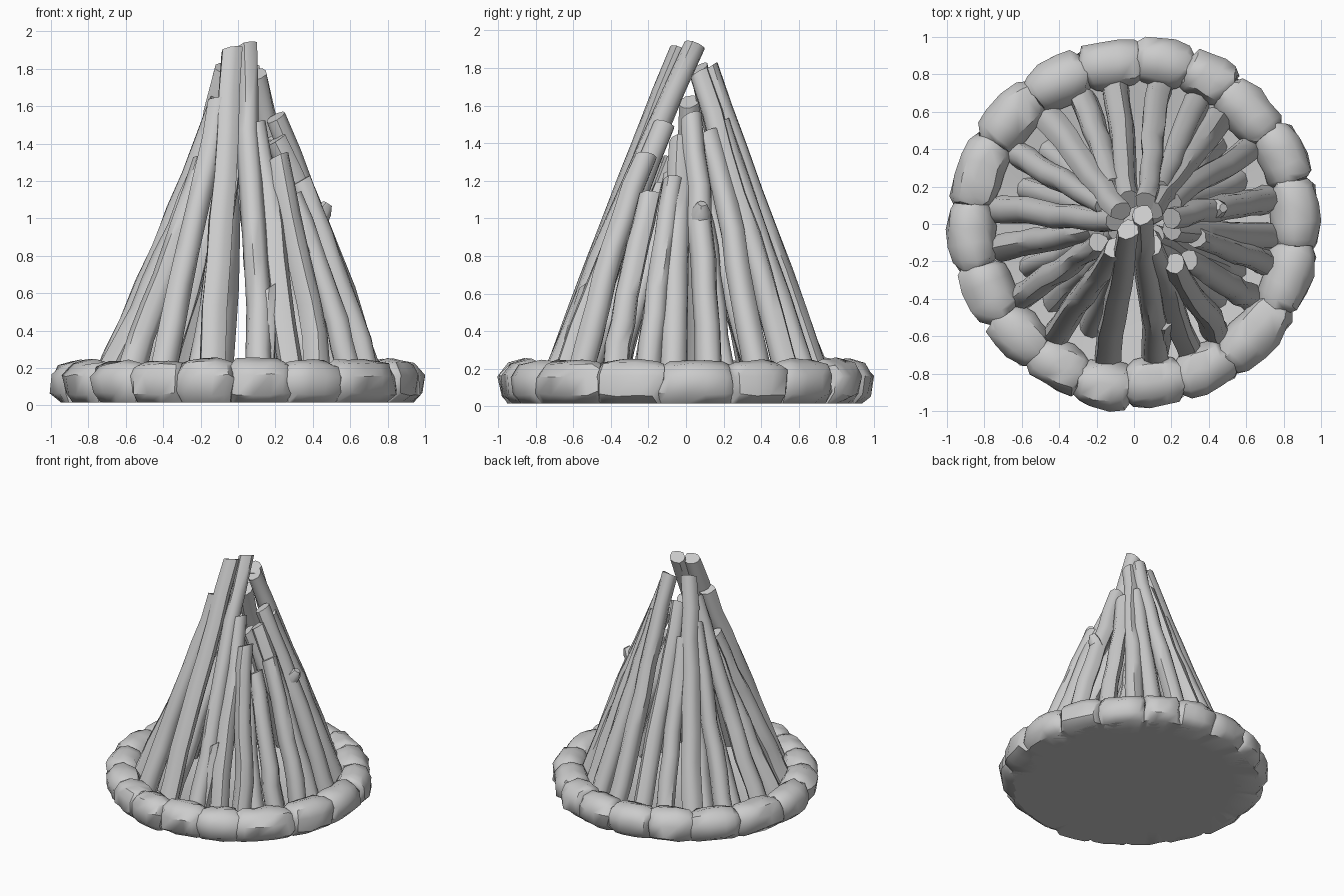
import bpy, bmesh, math, random
from mathutils import Vector

random.seed(4)
cube = bpy.data.objects.get("Cube")
if cube:
    bpy.data.objects.remove(cube)

grey = bpy.data.materials.new("plain grey")
grey.use_nodes = True
grey.diffuse_color = (0.6, 0.6, 0.6, 1)
grey.node_tree.nodes["Principled BSDF"].inputs["Base Color"].default_value = (0.6, 0.6, 0.6, 1)


def finish(name, bm, angle):
    bmesh.ops.recalc_face_normals(bm, faces=bm.faces)
    mesh = bpy.data.meshes.new(name)
    bm.to_mesh(mesh)
    bm.free()
    mesh.materials.append(grey)
    obj = bpy.data.objects.new(name, mesh)
    bpy.context.collection.objects.link(obj)
    bpy.ops.object.select_all(action='DESELECT')
    obj.select_set(True)
    bpy.context.view_layer.objects.active = obj
    bpy.ops.object.shade_smooth_by_angle(angle=math.radians(angle))


def loft(bm, rings):
    """Skin a row of point rings and cap both ends."""
    loops = [[bm.verts.new(p) for p in ring] for ring in rings]
    n = len(loops[0])
    for a, b in zip(loops, loops[1:]):
        for i in range(n):
            j = (i + 1) % n
            bm.faces.new((a[i], a[j], b[j], b[i]))
    bm.faces.new(loops[0])
    bm.faces.new(loops[-1])


def tube(bm, path, radii, sides=9, rough=0.1, tilt=0.0):
    """Rough round limb following a path, with a slanted broken tip."""
    axis = (path[-1] - path[0]).normalized()
    u = axis.cross(Vector((0.3, 0.2, 1))).normalized()
    v = axis.cross(u)
    lumps = [1 + random.uniform(-rough, rough) for _ in range(sides)]
    rings = []
    for k, (c, r) in enumerate(zip(path, radii)):
        ring = []
        for i in range(sides):
            a = math.tau * i / sides
            q = r * lumps[i] * (1 + random.uniform(-rough, rough) * 0.6)
            p = c + (u * math.cos(a) + v * math.sin(a)) * q
            if k == len(path) - 1:
                p += axis * math.cos(a + 1) * tilt
            ring.append(p)
        rings.append(ring)
    loft(bm, rings)


def lean(name, deg, foot_radius, tip, thick, bow=0.0, stub=None):
    """Gently crooked log leaning from the ground to its tip."""
    a = math.radians(deg)
    out = Vector((math.cos(a), math.sin(a), 0))
    side = Vector((-out.y, out.x, 0))
    foot = out * foot_radius + Vector((0, 0, 0.05))
    sway = random.uniform(-0.012, 0.012)
    steps = 8
    path, radii = [], []
    for k in range(steps + 1):
        t = k / steps
        p = foot.lerp(tip, t) + out * bow * math.sin(math.pi * t)
        p += side * sway * math.sin(math.tau * t)
        if 0 < k < steps:
            p += Vector([random.uniform(-0.007, 0.007) for _ in range(3)])
        path.append(p)
        radii.append(thick * (1 - 0.22 * t))
    bm = bmesh.new()
    tube(bm, path, radii, tilt=0.015)
    # Broken branch stub pointing up and out
    if stub:
        base = path[stub]
        end = base + out * 0.06 + Vector((0, 0, 0.1))
        tube(bm, [base, base.lerp(end, 0.6), end], [0.06, 0.05, 0.025], sides=7)
    finish(name, bm, 50)


# Ring of stones: boundaries between neighbours, in degrees
bounds = [-165, -145, -127, -109, -92, -73, -55, -30, -8,
          15, 34, 55, 71, 88, 108, 128, 150, 173, 195]
# Cross-section as (radius, height) points
section = [(0.74, 0.015), (0.935, 0.015), (0.985, 0.06), (0.99, 0.16),
           (0.945, 0.225), (0.86, 0.248), (0.775, 0.22), (0.73, 0.13)]
for start, end in zip(bounds, bounds[1:]):
    bm = bmesh.new()
    rings = []
    grow = random.uniform(0.95, 1.06)
    shift = random.uniform(-0.012, 0.014)
    for t, scale in ((-0.02, 0.7), (0.1, 0.93), (0.36, 1.0), (0.64, 1.0), (0.9, 0.93), (1.02, 0.7)):
        ring = []
        for r, z in section:
            a = math.radians(start + (end - start) * t + random.uniform(-0.9, 0.9))
            rr = 0.86 + (r - 0.86) * scale + shift + random.uniform(-0.012, 0.012)
            zz = z
            if z > 0.05:
                zz = 0.12 + (z - 0.12) * (0.25 + 0.75 * scale) * grow + random.uniform(-0.008, 0.008)
            ring.append(Vector((rr * math.cos(a), rr * math.sin(a), zz)))
        rings.append(ring)
    loft(bm, rings)
    finish("ring_stone", bm, 45)

# Ground bed closing the ring from below
bm = bmesh.new()
loft(bm, [[Vector((r * math.cos(math.tau * i / 48), r * math.sin(math.tau * i / 48), z))
           for i in range(48)] for r, z in ((0.91, 0.015), (0.88, 0.12), (0.76, 0.12), (0.6, 0.06))])
finish("ground_bed", bm, 40)

# Leaning logs: foot angle in degrees, then tip x, y, z
logs = [(79, 0.06, 0.12, 1.80), (63, 0.13, 0.18, 1.5), (51, 0.1, 0.07, 1.77),
        (34, 0.2, 0.12, 1.45), (11, 0.2, 0.03, 1.54), (-5, 0.2, -0.03, 1.42),
        (-17, 0.33, -0.07, 1.2), (-32, 0.29, -0.19, 1.12), (-53, 0.22, -0.21, 1.33),
        (-66, 0.1, -0.12, 1.5), (-81, 0.045, 0.05, 1.92), (-101, -0.03, -0.03, 1.9),
        (-125, -0.1, -0.13, 1.63), (-147, -0.19, -0.1, 1.3), (-170, -0.2, -0.03, 1.25),
        (174, -0.1, 0.02, 1.62), (149, -0.16, 0.1, 1.45), (129, -0.07, 0.07, 1.8),
        (112, -0.1, 0.2, 1.35), (98, -0.03, 0.13, 1.6)]
stubs = {4: 5}
for n, (deg, *tip) in enumerate(logs):
    a = math.radians(deg)
    bow = 0.02 * math.cos(a) - 0.012 * math.sin(a) + 0.004
    lean("leaning_log", deg, 0.745, Vector(tip), 0.073, bow, stubs.get(n))

# Recessed logs closing the widest gaps
for deg in (-158, -136, -113, -73, -42, -24, 23, 43, 139, 162):
    a = math.radians(deg)
    height = random.uniform(1.15, 1.35)
    reach = 0.6 - 0.4 * height
    tip = Vector((reach * math.cos(a), reach * math.sin(a), height))
    lean("inner_log", deg, 0.6, tip, 0.062)

# Short snapped stick leaning in the front opening
bm = bmesh.new()
tube(bm, [Vector((0.14, -0.68, 0.08)), Vector((0.15, -0.6, 0.35)), Vector((0.16, -0.52, 0.62))],
     [0.05, 0.06, 0.05], sides=7, tilt=0.04)
finish("snapped_stick", bm, 45)
